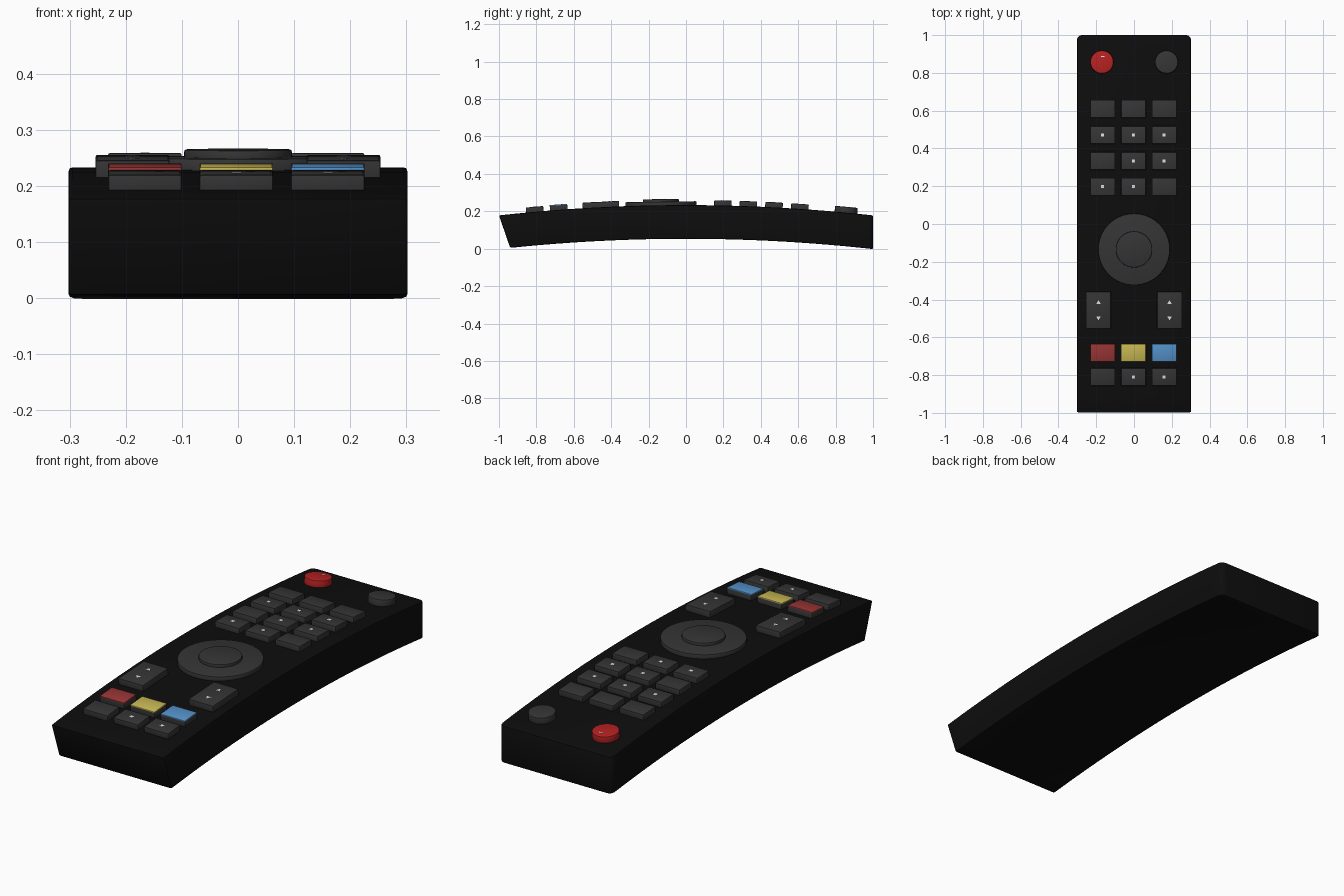
import bpy, bmesh, math
from mathutils import Matrix, Vector

if "Cube" in bpy.data.objects:
    bpy.data.objects.remove(bpy.data.objects["Cube"])

ARCH = 0.055


def material(name, r, g, b):
    m = bpy.data.materials.new(name)
    m.use_nodes = True
    m.diffuse_color = (r, g, b, 1)
    bsdf = m.node_tree.nodes["Principled BSDF"]
    bsdf.inputs["Base Color"].default_value = (r, g, b, 1)
    bsdf.inputs["Roughness"].default_value = 0.6
    return m


black = material("shell black", 0.004, 0.004, 0.004)
grey = material("button grey", 0.035, 0.035, 0.035)
power_red = material("power red", 0.45, 0.015, 0.015)
red = material("key red", 0.32, 0.035, 0.035)
yellow = material("key yellow", 0.58, 0.48, 0.09)
blue = material("key blue", 0.09, 0.29, 0.6)
white = material("mark white", 0.75, 0.75, 0.75)


def top_z(y):
    return 0.233 - ARCH * y * y


def on_surface(x, y, lift=0.0):
    """Frame on the arched top, tilted to follow it."""
    tilt = Matrix.Rotation(math.atan(-2 * ARCH * y), 4, 'X')
    return Matrix.Translation((x, y, top_z(y))) @ tilt @ Matrix.Translation((0, 0, lift))


def finish(name, bm, mat, matrix=Matrix(), bevel=0.0, segments=2):
    bmesh.ops.recalc_face_normals(bm, faces=bm.faces)
    if bevel:
        sharp = [e for e in bm.edges if e.calc_face_angle(0) > 0.6]
        bmesh.ops.bevel(bm, geom=sharp, offset=bevel, segments=segments,
                        profile=0.5, affect='EDGES', clamp_overlap=True)
    mesh = bpy.data.meshes.new(name)
    bm.to_mesh(mesh)
    bm.free()
    mesh.materials.append(mat)
    ob = bpy.data.objects.new(name, mesh)
    ob.matrix_world = matrix
    bpy.context.collection.objects.link(ob)
    bpy.ops.object.select_all(action='DESELECT')
    ob.select_set(True)
    bpy.context.view_layer.objects.active = ob
    bpy.ops.object.shade_smooth_by_angle(angle=math.radians(35))
    return ob


def box(name, x, y, w, d, low, high, mat, bevel=0.004):
    bm = bmesh.new()
    bmesh.ops.create_cube(bm, size=1)
    bmesh.ops.scale(bm, vec=(w, d, high - low), verts=bm.verts)
    return finish(name, bm, mat, on_surface(x, y, (low + high) / 2), bevel)


def disc(name, x, y, r, low, high, mat, sides=48, bevel=0.004):
    bm = bmesh.new()
    bmesh.ops.create_cone(bm, cap_ends=True, segments=sides, radius1=r,
                          radius2=r, depth=high - low)
    return finish(name, bm, mat, on_surface(x, y, (low + high) / 2), bevel)


# Arched shell: side profile extruded across the width
STEPS = 24
HALF = 0.302
ys = [-1 + 2 * i / STEPS for i in range(STEPS + 1)]
profile = [(y, top_z(y)) for y in ys]
for y in reversed(ys):
    yb = -0.94 + (y + 1) * 0.97
    profile.append((yb, 0.053 - ARCH * yb * yb))
bm = bmesh.new()
side = bm.faces.new([bm.verts.new((-HALF, y, z)) for y, z in profile])
ext = bmesh.ops.extrude_face_region(bm, geom=[side])
bmesh.ops.translate(bm, vec=(2 * HALF, 0, 0),
                    verts=[v for v in ext["geom"] if isinstance(v, bmesh.types.BMVert)])
bmesh.ops.recalc_face_normals(bm, faces=bm.faces)
corners = [e for e in bm.edges
           if all(v.co.y > 0.99 for v in e.verts)
           and abs(e.verts[0].co.x - e.verts[1].co.x) < 0.01]
bmesh.ops.bevel(bm, geom=corners, offset=0.025, segments=3, profile=0.5, affect='EDGES')
# Ease the remaining sharp rims
finish("shell", bm, black, bevel=0.007)

# Keypad and bottom row, in three columns
COLUMNS = (-0.166, -0.003, 0.16)
KEY_W, KEY_D, KEY_H = 0.131, 0.094, 0.027
key_rows = {"number_key_a": 0.608, "number_key_b": 0.47, "number_key_c": 0.333,
            "number_key_d": 0.197, "bottom_key": -0.808}
marked = {"number_key_b": (0, 1, 2), "number_key_c": (1, 2),
          "number_key_d": (0, 1), "bottom_key": (1, 2)}
for row, y in key_rows.items():
    for i, x in enumerate(COLUMNS):
        box(f"{row}_{i + 1}", x, y, KEY_W, KEY_D, -0.01, KEY_H, grey)
        if i in marked.get(row, ()):
            box(f"{row}_mark_{i + 1}", x, y, 0.016, 0.016, KEY_H - 0.001,
                KEY_H + 0.001, white, 0)

# Colour keys: grey base with a coloured cap plate
for x, mat, label in zip(COLUMNS, (red, yellow, blue), ("red", "yellow", "blue")):
    box(f"{label}_key_base", x, -0.68, KEY_W, KEY_D, -0.01, 0.025, grey, 0.002)
    box(f"{label}_key_cap", x, -0.68, KEY_W, KEY_D, 0.023, 0.029, mat, 0.002)

# Rocker keys with up and down marks
for s, label in ((-1, "right"), (1, "left")):
    box(f"{label}_rocker", s * 0.188, -0.455, 0.132, 0.196, -0.01, 0.029, grey)
    for up in (-1, 1):
        bm = bmesh.new()
        bmesh.ops.create_cone(bm, cap_ends=True, segments=3, radius1=0.014,
                              radius2=0.014, depth=0.002)
        spin = Matrix.Rotation(0 if up > 0 else math.pi, 4, 'Z')
        finish(f"{label}_rocker_mark", bm, white,
               on_surface(s * 0.188, -0.455, 0.029)
               @ Matrix.Translation((0, up * 0.04, 0)) @ spin)

# Navigation pad
disc("navigation_ring", 0, -0.134, 0.19, -0.01, 0.019, grey, 64)
disc("navigation_centre", 0, -0.134, 0.096, 0.01, 0.033, grey)

# Round keys at the far end
disc("power_key", -0.17, 0.855, 0.061, -0.01, 0.031, power_red)
disc("source_key", 0.172, 0.855, 0.061, -0.01, 0.031, grey)
box("power_mark", -0.165, 0.884, 0.018, 0.006, 0.03, 0.032, white, 0)
